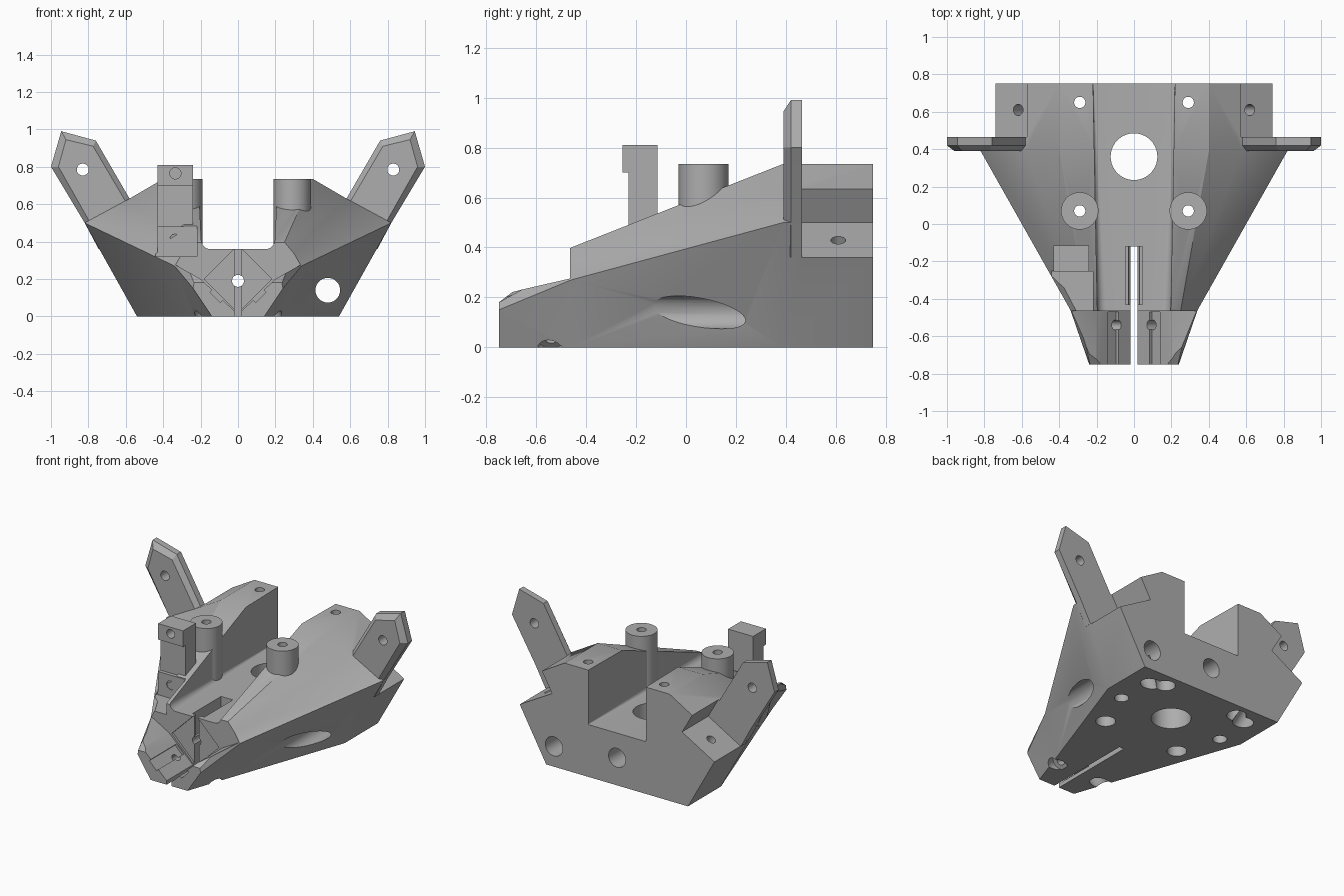
import bpy, bmesh, math
from mathutils import Vector

old = bpy.data.objects.get("Cube")
if old:
    bpy.data.objects.remove(old, do_unlink=True)

grey = bpy.data.materials.new("plain grey")
grey.use_nodes = True
grey.diffuse_color = (0.42, 0.42, 0.42, 1)
grey.node_tree.nodes["Principled BSDF"].inputs["Base Color"].default_value = (0.42, 0.42, 0.42, 1)


def finish(name, bm):
    bmesh.ops.recalc_face_normals(bm, faces=bm.faces[:])
    mesh = bpy.data.meshes.new(name)
    bm.to_mesh(mesh)
    bm.free()
    mesh.materials.append(grey)
    ob = bpy.data.objects.new(name, mesh)
    bpy.context.collection.objects.link(ob)
    return ob


def loft(name, sections):
    """Skin (y, [(x, z), ...]) outlines and cap both ends."""
    bm = bmesh.new()
    rings = [[bm.verts.new((x, y, z)) for x, z in pts] for y, pts in sections]
    for a, b in zip(rings, rings[1:]):
        for i in range(len(a)):
            j = (i + 1) % len(a)
            bm.faces.new((a[i], a[j], b[j], b[i]))
    bm.faces.new(rings[0])
    bm.faces.new(rings[-1])
    return finish(name, bm)


def box(name, x0, x1, y0, y1, z0, z1):
    return loft(name, [(y, [(x0, z0), (x1, z0), (x1, z1), (x0, z1)]) for y in (y0, y1)])


def rod(name, start, end, radius):
    start, end = Vector(start), Vector(end)
    axis = end - start
    bm = bmesh.new()
    bmesh.ops.create_cone(bm, cap_ends=True, segments=40, radius1=radius,
                          radius2=radius, depth=axis.length)
    bm.transform(Vector((0, 0, 1)).rotation_difference(axis).to_matrix().to_4x4())
    bmesh.ops.translate(bm, verts=bm.verts[:], vec=(start + end) / 2)
    return finish(name, bm)


def cut(cutter, *targets):
    cutter.hide_render = True
    for ob in targets:
        mod = ob.modifiers.new("cut", 'BOOLEAN')
        mod.operation = 'DIFFERENCE'
        mod.solver = 'EXACT'
        mod.object = cutter
        bpy.context.view_layer.objects.active = ob
        bpy.ops.object.modifier_apply(modifier=mod.name)
    bpy.data.objects.remove(cutter, do_unlink=True)


def hole(start, end, radius, *targets):
    cut(rod("hole_cutter", start, end, radius), *targets)


def mirrored(half):
    return half + [(-x, z) for x, z in reversed(half)]


def flip(pts, s):
    return [(s * x, z) for x, z in pts]


# Tapering main body
rear = mirrored([(.54, 0), (.82, .5), (.58, .63), (.4, .735)])
neck = mirrored([(.24, 0), (.34, .27), (.30, .34), (.25, .40)])
nose = mirrored([(.14, 0), (.24, .15), (.235, .18), (.2, .18)])
body = loft("main_body", [(.75, rear), (.39, rear), (-.46, neck), (-.75, nose)])


# Long channel, rounded at the front and square at the back
def channel(half_width, r):
    arc = [(half_width - r + r * math.sin(a), .36 + r - r * math.cos(a))
           for a in (i * math.pi / 16 for i in range(9))]
    return mirrored(arc + [(half_width, 1)])


cut(loft("channel_cutter", [(-.8, channel(.19, .06)), (.8, channel(.22, .004))]), body)

# V-shaped cradle at the nose, square recess and slots
vee = [(0, .01), (.2, .2), (.36, .29), (.36, .7), (-.36, .7), (-.36, .29), (-.2, .2)]
cut(loft("cradle_cutter", [(-.8, vee), (-.465, vee)]), body)
diamond = [(0, .02), (.18, .2), (0, .38), (-.18, .2)]
cut(loft("recess_cutter", [(-.5, diamond), (-.45, diamond)]), body)
cut(box("slot_cutter", -.018, .018, -.8, -.12, -.1, .5), body)
cut(box("wide_slot_cutter", -.045, .045, -.43, -.12, .2, .5), body)

# Shelf in front of the right-hand bracket
cut(box("shelf_cutter", -.44, -.22, -.48, -.25, .32, .8), body)

# Bracket with an overhanging head and lower lug
bracket_head = box("bracket_head", -.43, -.24, -.255, -.115, .70, .81)
bracket_column = box("bracket_column", -.43, -.24, -.23, -.115, .40, .70)
bracket_lug = box("bracket_lug", -.43, -.22, -.255, -.115, .32, .48)
hole((-.335, -.3, .765), (-.335, -.16, .765), .03, bracket_head)
hole((-.335, -.3, .41), (-.335, -.16, .41), .03, bracket_lug)

parts = [body, bracket_head, bracket_column, bracket_lug]
wing_back = [(.5, .5), (.58, .63), (.76, .94), (.945, .99), (1, .8), (.82, .5), (.745, .36)]
wing_front = [(.53, .5), (.61, .63), (.775, .91), (.92, .945), (.96, .8), (.79, .5), (.72, .38)]
notch = [(.495, .5), (.99, .217), (1.2, .6), (.77, .98)]

for s, side in ((1, "left"), (-1, "right")):
    # Rear notch with its slanted hole
    prism = flip(notch, s)
    cut(loft("notch_cutter", [(.465, prism), (.8, prism)]), body)
    hole((s * .677, .61, .53), (s * .317, .61, -.1), .03, body)
    hole((s * .46, .61, .15), (s * .317, .61, -.1), .06, body)

    # Leaning wing plate, chamfered at the front
    wing = loft(side + "_wing", [(.39, flip(wing_front, s)), (.42, flip(wing_back, s)),
                                 (.465, flip(wing_back, s))])
    hole((s * .83, .3, .785), (s * .83, .6, .785), .032, wing)

    # Screw post and vertical screw holes
    post = rod(side + "_post", (s * .29, .07, .34), (s * .29, .07, .735), .1)
    for y in (.07, .65):
        hole((s * .29, y, -.1), (s * .29, y, 1), .03, body, post)
        hole((s * .29, y, -.1), (s * .29, y, .25), .062, body)
    hole((s * .4, .356, -.1), (s * .4, .356, .3), .045, body)

    # Cradle groove and slanted screw hole
    groove = flip([(.08, .12), (.12, .16), (.15, .13), (.11, .09), (.095, .075), (.065, .105)], s)
    cut(loft("groove_cutter", [(-.8, groove), (-.47, groove)]), body)
    hole((s * .04, -.54, .14), (s * .24, -.54, -.06), .026, body)
    hole((s * .145, -.54, .035), (s * .3, -.54, -.12), .055, body)
    parts += [wing, post]

# Large vertical bore, centre bore and the offset long bore
hole((0, .36, -.1), (0, .36, .6), .125, body)
hole((0, -.6, .19), (0, .9, .19), .032, body)
hole((0, .4, .19), (0, .9, .19), .065, body)
hole((.48, -.6, .14), (.48, .9, .14), .066, body)

# Smooth round surfaces, crisp edges
bpy.ops.object.select_all(action='DESELECT')
for ob in parts:
    ob.select_set(True)
bpy.context.view_layer.objects.active = body
bpy.ops.object.shade_smooth_by_angle(angle=math.radians(25))
